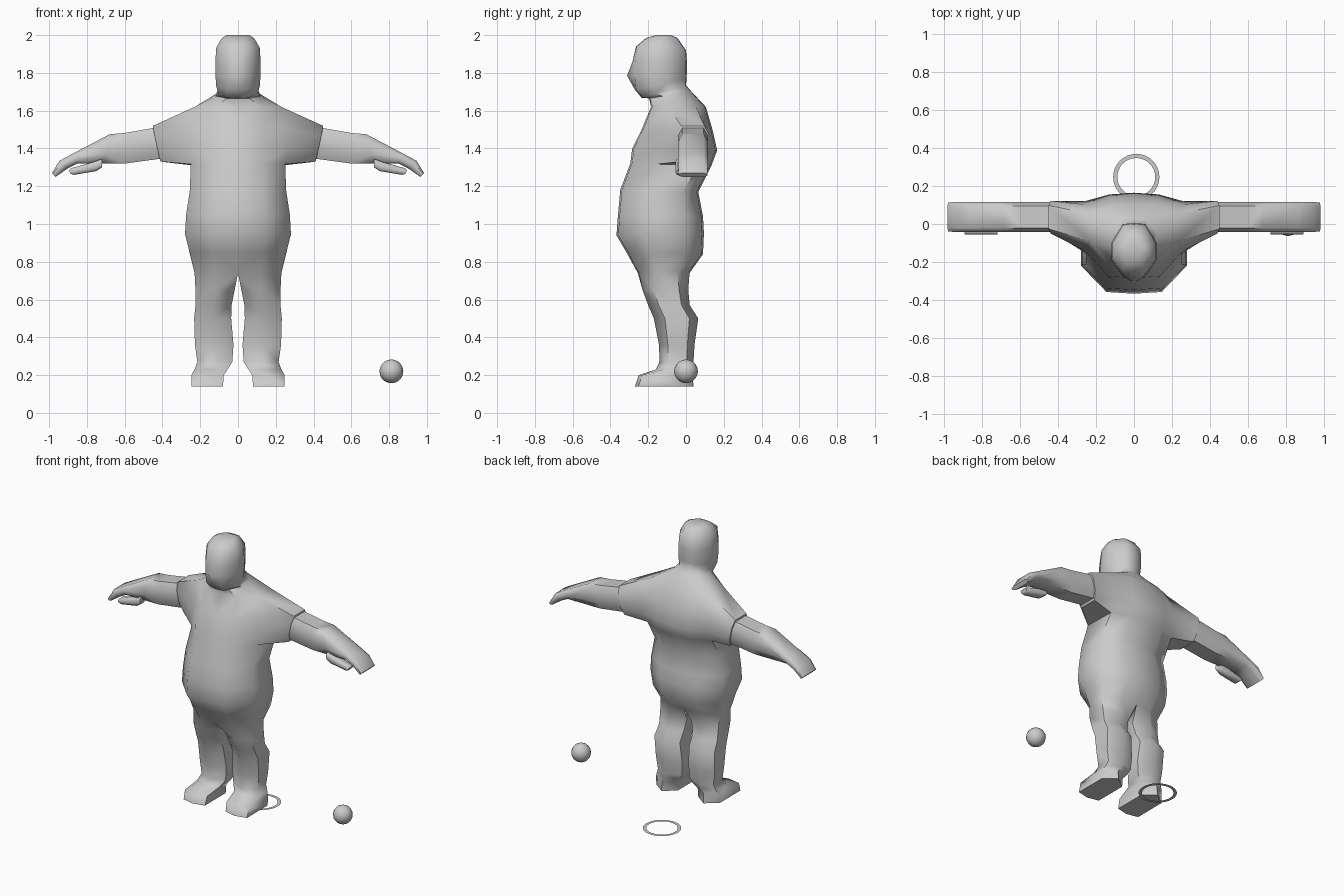
import bpy, bmesh, math
from mathutils import Vector

if "Cube" in bpy.data.objects:
    bpy.data.objects.remove(bpy.data.objects["Cube"])

grey = bpy.data.materials.new("plain_grey")
grey.use_nodes = True
grey.diffuse_color = (0.6, 0.6, 0.6, 1)
grey.node_tree.nodes["Principled BSDF"].inputs["Base Color"].default_value = (0.6, 0.6, 0.6, 1)


def finish(bm, name, mirror=False, angle=60):
    bmesh.ops.recalc_face_normals(bm, faces=bm.faces)
    mesh = bpy.data.meshes.new(name)
    bm.to_mesh(mesh)
    bm.free()
    mesh.materials.append(grey)
    obj = bpy.data.objects.new(name, mesh)
    bpy.context.collection.objects.link(obj)
    if mirror:
        mod = obj.modifiers.new("mirror", 'MIRROR')
        mod.use_clip = True
        mod.merge_threshold = 0.0005
    bpy.ops.object.select_all(action='DESELECT')
    obj.select_set(True)
    bpy.context.view_layer.objects.active = obj
    bpy.ops.object.shade_smooth_by_angle(angle=math.radians(angle))
    return obj


def add_ring(bm, points):
    return [bm.verts.new(p) for p in points]


def bridge(bm, a, b, closed=True, skip=None):
    n = len(a)
    for i in range(n if closed else n - 1):
        if i != skip:
            j = (i + 1) % n
            bm.faces.new((a[i], a[j], b[j], b[i]))


def half_section(zf, zb, w, yf, yb, side_back):
    """Half outline from the front centre round to the back centre."""
    d = yb - yf
    pts = [(0, 0), (0.52, 0.02), (1, 0.32), (1, side_back), (0.5, 0.98), (0, 1)]
    return [(x * w, yf + t * d, zf + t * (zb - zf)) for x, t in pts]


def leg_section(z, xi, xo, yf, yb, inset):
    d = yb - yf
    mid = (xi + xo) / 2
    f, b = yf + inset * d, yb - 0.2 * d
    return [(xi, f, z), (mid, yf, z), (xo, f, z), (xo, b, z), (mid, yb, z), (xi, b, z)]


def arm_section(xb, zb, xt, zt, yf, yb):
    """Eight points: up the front, then down the back."""
    r = 0.14 * (yb - yf)
    front = [(0, yf + r), (0.3, yf), (0.75, yf), (1, yf + r)]
    back = [(1, yb - r), (0.75, yb), (0.3, yb), (0, yb - r)]
    return [(xb + t * (xt - xb), y, zb + t * (zt - zb)) for t, y in front + back]


# Half sections: front height, back height, half width, front, back, side depth
torso = [
    (0.74, 0.75, 0.23, -0.255, 0.025, 0.75),
    (0.85, 0.84, 0.255, -0.315, 0.09, 0.78),
    (0.94, 0.95, 0.28, -0.368, 0.095, 0.78),
    (1.05, 1.04, 0.275, -0.36, 0.09, 0.78),
    (1.18, 1.17, 0.255, -0.348, 0.065, 0.8),
    (1.32, 1.31, 0.25, -0.295, 0.135, 0.85),
    (1.40, 1.39, 0.26, -0.285, 0.165, 0.9),
    (1.50, 1.50, 0.25, -0.235, 0.14, 0.9),
    (1.62, 1.62, 0.23, -0.185, 0.105, 0.82),
]
head = [
    (1.665, 1.70, 0.115, -0.195, 0.03, 0.7),
    (1.668, 1.735, 0.105, -0.235, 0.0, 0.65),
    (1.71, 1.77, 0.115, -0.27, 0.003, 0.62),
    (1.785, 1.81, 0.12, -0.278, 0.005, 0.62),
    (1.86, 1.86, 0.12, -0.275, 0.005, 0.62),
    (1.94, 1.92, 0.115, -0.265, 0.0, 0.62),
    (1.985, 1.985, 0.085, -0.21, -0.045, 0.6),
    (2.0, 2.0, 0.06, -0.16, -0.08, 0.6),
]
legs = [
    (0.65, 0.018, 0.225, -0.23, 0.012, 0.25),
    (0.57, 0.034, 0.225, -0.20, 0.02, 0.25),
    (0.50, 0.036, 0.232, -0.17, 0.065, 0.25),
    (0.36, 0.024, 0.228, -0.143, 0.045, 0.25),
    (0.27, 0.03, 0.215, -0.14, 0.04, 0.25),
    (0.23, 0.055, 0.23, -0.16, 0.035, 0.2),
    (0.20, 0.075, 0.247, -0.25, 0.035, 0.06),
    (0.14, 0.08, 0.245, -0.27, 0.04, 0.06),
]
arms = [
    (0.41, 1.33, 0.45, 1.52, -0.05, 0.122),
    (0.415, 1.345, 0.45, 1.508, -0.042, 0.116),
    (0.60, 1.32, 0.60, 1.482, -0.042, 0.116),
    (0.71, 1.32, 0.68, 1.475, -0.042, 0.116),
    (0.85, 1.32, 0.87, 1.375, -0.042, 0.116),
    (0.90, 1.295, 0.945, 1.335, -0.042, 0.116),
    (0.965, 1.25, 0.985, 1.27, -0.04, 0.114),
]

# Body: one skin from crotch to crown, with an opening for the arm
bm = bmesh.new()
rings = [add_ring(bm, half_section(*s)) for s in torso + head]
armhole = range(5, 8)
for i in range(len(rings) - 1):
    bridge(bm, rings[i], rings[i + 1], closed=False, skip=2 if i in armhole else None)
bm.faces.new(rings[-1])

# Nose and brow
nose = rings[len(torso) + 3][0]
nose.co.y = -0.312
rings[len(torso) + 4][0].co.y -= 0.008

# Arm: sleeve, forearm and flat hand grown from the opening
last = [rings[i][2] for i in range(5, 9)] + [rings[i][3] for i in range(8, 4, -1)]
for s in arms:
    ring = add_ring(bm, arm_section(*s))
    bridge(bm, last, ring)
    last = ring
bm.faces.new(last)

# Leg and foot
last = rings[0]
for s in legs:
    ring = add_ring(bm, leg_section(*s))
    bridge(bm, last, ring)
    last = ring
bm.faces.new(last)
finish(bm, "body", mirror=True)

# Thumbs: short tapered blocks under the front of each hand
bm = bmesh.new()
thumb = [(0.72, 1.30, 0.72, 1.345), (0.75, 1.28, 0.76, 1.33),
         (0.87, 1.26, 0.885, 1.295), (0.885, 1.265, 0.895, 1.285)]
last = None
for s in thumb:
    ring = add_ring(bm, arm_section(*s, -0.055, 0.0))
    if last:
        bridge(bm, last, ring)
    else:
        bm.faces.new(ring)
    last = ring
bm.faces.new(last)
finish(bm, "thumbs", mirror=True)

# Ball beside the figure
bm = bmesh.new()
bmesh.ops.create_uvsphere(bm, u_segments=16, v_segments=10, radius=0.063)
bmesh.ops.translate(bm, verts=bm.verts, vec=Vector((0.812, 0, 0.22)))
finish(bm, "ball")

# Flat ring on the ground behind the figure
bm = bmesh.new()
circles = [add_ring(bm, [(0.012 + r * math.cos(a), 0.248 + r * math.sin(a), 0)
                         for a in (math.tau * i / 32 for i in range(32))])
           for r in (0.122, 0.1)]
bridge(bm, *circles)
finish(bm, "ground_ring")
